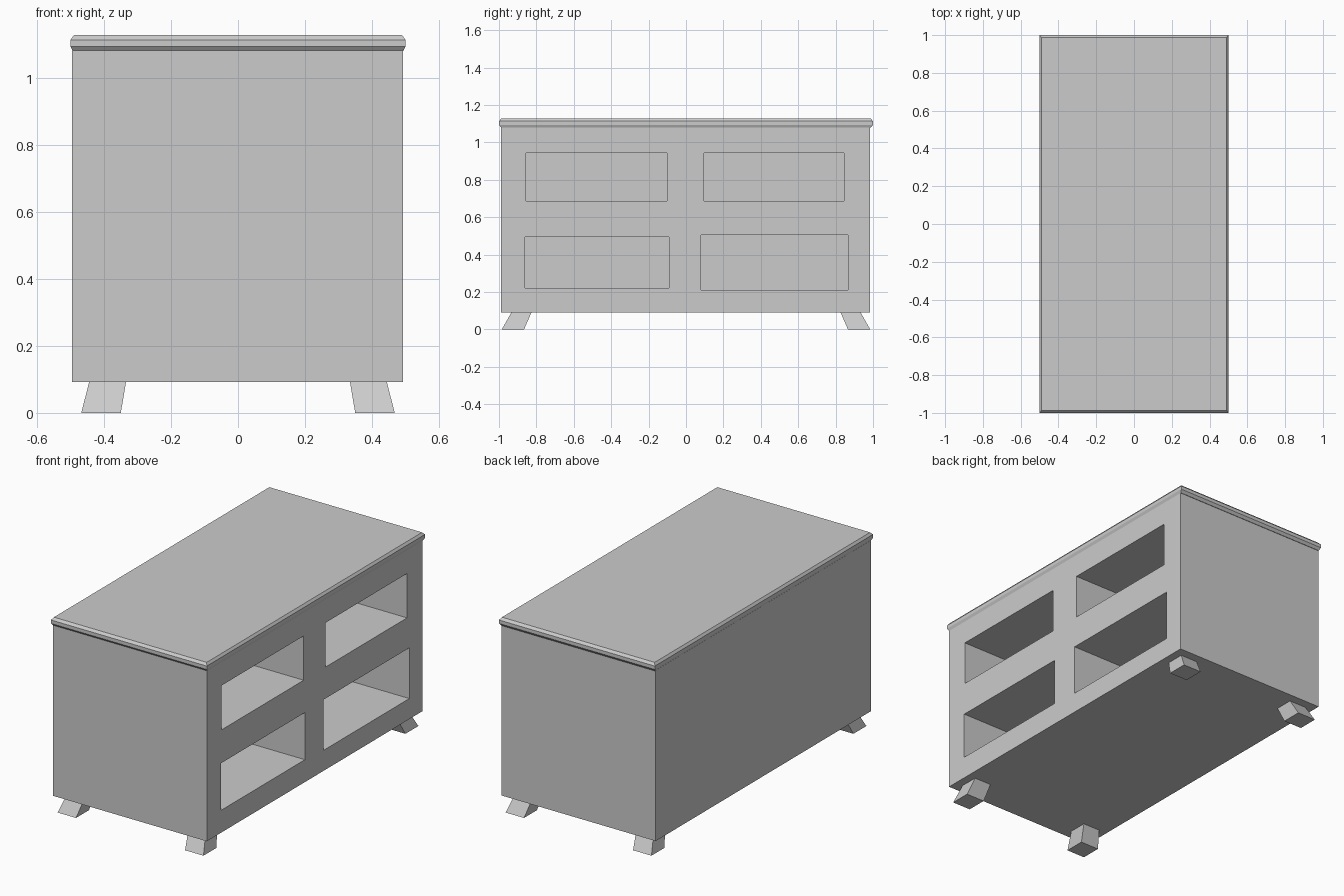
import bpy, bmesh

if "Cube" in bpy.data.objects:
    bpy.data.objects.remove(bpy.data.objects["Cube"])


def loft(name, rings):
    """Closed four-sided solid through rings of (x0, x1, y0, y1, z)."""
    bm = bmesh.new()
    loops = [[bm.verts.new(p) for p in ((x0, y0, z), (x1, y0, z), (x1, y1, z), (x0, y1, z))]
             for x0, x1, y0, y1, z in rings]
    bm.faces.new(loops[0])
    bm.faces.new(loops[-1])
    for a, b in zip(loops, loops[1:]):
        for i in range(4):
            j = (i + 1) % 4
            bm.faces.new((a[i], a[j], b[j], b[i]))
    bmesh.ops.recalc_face_normals(bm, faces=bm.faces)
    mesh = bpy.data.meshes.new(name)
    bm.to_mesh(mesh)
    bm.free()
    ob = bpy.data.objects.new(name, mesh)
    bpy.context.collection.objects.link(ob)
    return ob


def box(name, x0, x1, y0, y1, z0, z1):
    return loft(name, [(x0, x1, y0, y1, z0), (x0, x1, y0, y1, z1)])


# Cabinet body
body = box("cabinet_body", -0.495, 0.493, -0.99, 0.985, 0.092, 1.082)

# Four open compartments on the right side: y0, y1, z0, z1
openings = [(-0.856, -0.102, 0.687, 0.944), (0.096, 0.845, 0.687, 0.944),
            (-0.861, -0.091, 0.222, 0.495), (0.080, 0.866, 0.211, 0.505)]
for i, (y0, y1, z0, z1) in enumerate(openings):
    cutter = box(f"compartment_cutter_{i + 1}", -0.38, 0.6, y0, y1, z0, z1)
    cutter.hide_render = True
    cutter.hide_set(True)
    cut = body.modifiers.new("compartment", 'BOOLEAN')
    cut.operation = 'DIFFERENCE'
    cut.solver = 'EXACT'
    cut.object = cutter

# Table top with chamfered rim
profile = [(0.493, 0.988, 1.079), (0.5, 1.0, 1.094), (0.5, 1.0, 1.114), (0.490, 0.987, 1.128)]
loft("table_top", [(-x, x, -y, y, z) for x, y, z in profile])

# Splayed feet, mirrored to all four corners
feet = loft("splayed_feet", [(0.35, 0.468, 0.866, 0.985, 0.0),
                             (0.334, 0.444, 0.825, 0.932, 0.094)])
mirror = feet.modifiers.new("mirror", 'MIRROR')
mirror.use_axis = (True, True, False)
